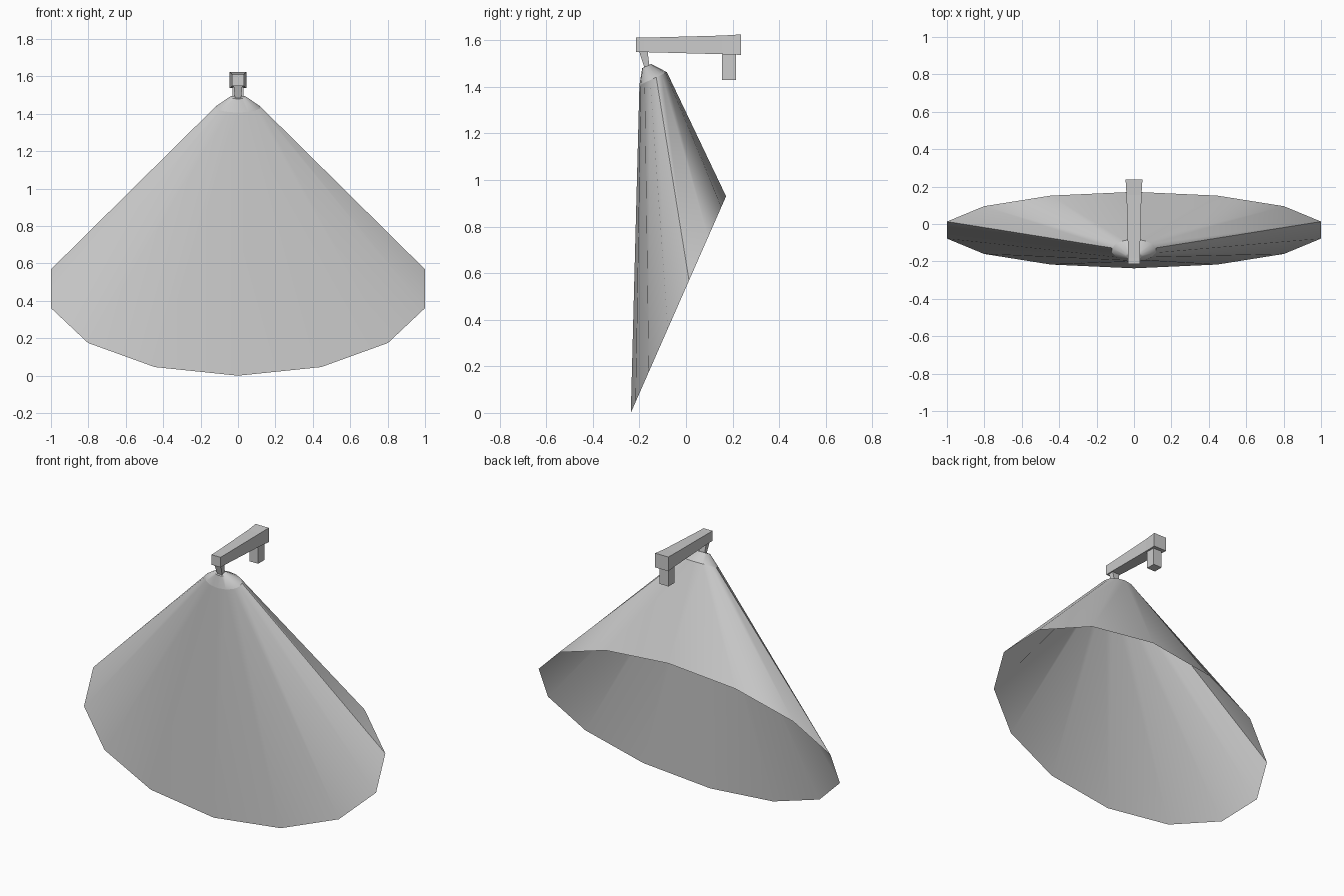
import bpy, bmesh, math

cube = bpy.data.objects.get("Cube")
if cube:
    bpy.data.objects.remove(cube, do_unlink=True)

grey = bpy.data.materials.new("plain grey")
grey.use_nodes = True
colour = (0.6, 0.6, 0.6, 1)
grey.diffuse_color = colour
grey.node_tree.nodes["Principled BSDF"].inputs["Base Color"].default_value = colour

SIDES = 14


def finish(name, bm, angle=0):
    mesh = bpy.data.meshes.new(name)
    bm.to_mesh(mesh)
    bm.free()
    mesh.materials.append(grey)
    obj = bpy.data.objects.new(name, mesh)
    bpy.context.collection.objects.link(obj)
    if angle:
        bpy.ops.object.select_all(action='DESELECT')
        obj.select_set(True)
        bpy.context.view_layer.objects.active = obj
        bpy.ops.object.shade_smooth_by_angle(angle=math.radians(angle))
    return obj


def bridge(bm, rings):
    for low, high in zip(rings, rings[1:]):
        n = len(low)
        for i in range(n):
            j = (i + 1) % n
            bm.faces.new((low[i], low[j], high[j], high[i]))


def tilted_ring(bm, half_x, front, back):
    """Oval ring spanning the (y, z) points front and back."""
    ring = []
    for i in range(SIDES):
        a = math.tau * i / SIDES
        t = (1 - math.cos(a)) / 2
        ring.append(bm.verts.new((half_x * math.sin(a),
                                  front[0] + (back[0] - front[0]) * t,
                                  front[1] + (back[1] - front[1]) * t)))
    return ring


def tilted_shell(name, rings, closed):
    bm = bmesh.new()
    loops = [tilted_ring(bm, *r) for r in rings]
    bridge(bm, loops)
    if closed:
        bm.faces.new(loops[-1])
    return finish(name, bm, 50)


def lofted_bar(name, sections):
    """Closed bar through rectangles (half width, edge point a, edge point b)."""
    bm = bmesh.new()
    loops = []
    for half, a, b in sections:
        loops.append([bm.verts.new(p) for p in
                      ((-half, *a), (half, *a), (half, *b), (-half, *b))])
    bridge(bm, loops)
    bm.faces.new(loops[0][::-1])
    bm.faces.new(loops[-1])
    bmesh.ops.recalc_face_normals(bm, faces=bm.faces)
    return finish(name, bm)


# Open flared shade and the small cap that closes its neck
neck = (0.12, (-0.2, 1.407), (-0.082, 1.463))
tilted_shell("shade", [(1 / math.sin(math.tau * 3 / SIDES), (-0.237, 0.0), (0.172, 0.93)),
                       neck], False)
tilted_shell("shade_cap", [neck, (0.045, (-0.188, 1.48), (-0.15, 1.498))], True)

# Stem, tapered arm with a block at its back end, and mounting post
lofted_bar("stem", [(0.016, (-0.178, 1.48), (-0.156, 1.48)),
                    (0.024, (-0.202, 1.555), (-0.165, 1.555))])
lofted_bar("arm", [(0.031, (-0.215, 1.549), (-0.215, 1.611)),
                   (0.031, (-0.18, 1.549), (-0.18, 1.611)),
                   (0.040, (0.155, 1.54), (0.155, 1.62)),
                   (0.045, (0.237, 1.537), (0.237, 1.625))])
lofted_bar("mounting_post", [(0.03, (0.154, 1.43), (0.214, 1.43)),
                             (0.03, (0.154, 1.545), (0.214, 1.545))])
